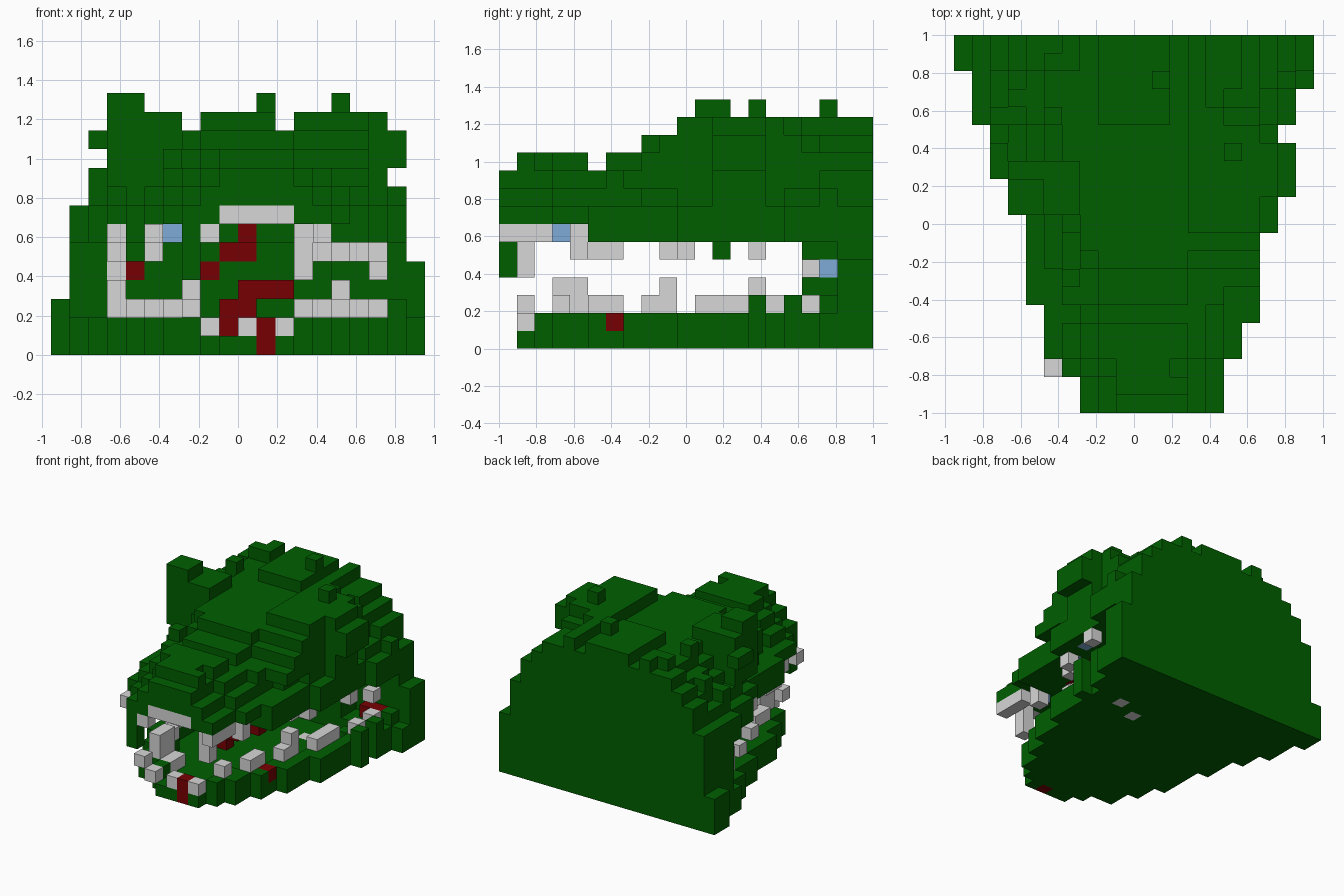
import bpy, bmesh, math, random
from mathutils import Vector

random.seed(4)
if "Cube" in bpy.data.objects:
    bpy.data.objects.remove(bpy.data.objects["Cube"], do_unlink=True)

V = 2 / 21                                  # block size
NX, NY = 20, 21                             # blocks across and deep


def material(name, rgb):
    m = bpy.data.materials.new(name)
    m.use_nodes = True
    m.diffuse_color = (*rgb, 1)
    m.node_tree.nodes["Principled BSDF"].inputs["Base Color"].default_value = (*rgb, 1)
    return m


green = material("dark green", (0.0, 0.114, 0.0))
grey = material("bone grey", (0.68, 0.68, 0.68))
red = material("dark red", (0.185, 0.0, 0.001))
blue = material("pale blue", (0.21, 0.41, 0.68))

# first and last block of each row of the upper head, front to back
LEFT = [7] * 2 + [6] + [5] * 3 + [4] * 5 + [3] * 2 + [2] * 3 + [1] * 3 + [0] * 2
RIGHT = [14] * 3 + [15] * 2 + [16] * 5 + [17] * 6 + [18] * 2 + [19] * 3
# the same for the narrower lower jaw
JAW_LEFT = [9, 9, 8] + [6] * 2 + [5] * 2 + [4] * 4 + [3] * 3 + LEFT[14:]
JAW_RIGHT = [12, 12, 13] + [14] * 2 + [15] * 2 + [16] * 3 + [17] * 4 + [18] + RIGHT[15:]
# highest block layers of each row
TOP = [10] + [11] * 4 + [10] + [11] * 2 + [12] * 2 + [13] * 11
HINGE = 17                                  # row where the mouth closes

cells = {}                                  # block -> part name


def box(part, i, j, k):
    """Fill an inclusive range of blocks; each range is a number or a pair."""
    r = [(a, a) if isinstance(a, int) else a for a in (i, j, k)]
    for x in range(r[0][0], r[0][1] + 1):
        for y in range(r[1][0], r[1][1] + 1):
            for z in range(r[2][0], r[2][1] + 1):
                cells[x, y, z] = part


# domed upper head, joined to the back of the mouth
for j in range(NY):
    l, r = LEFT[j], RIGHT[j]
    c, w = (l + r) / 2, (r - l + 1) / 2
    for i in range(l, r + 1):
        t = abs(i - c) / w
        crown = 3.2 + (TOP[j] - 3.0) * math.sqrt(max(0, 1 - t * t))
        h = max(8, min(TOP[j], round(crown)))
        if random.random() < 0.16 and 0 < j < 20 and h > 8:
            h = min(TOP[j], h + 1)          # rough scales
        if i in (7, 12) or j < 16:
            h = min(h, 12)
        if i == 0:
            h = 3
        if i == 19:
            h = 5
        base = 2 if j >= HINGE else 6 if j >= 5 else 7
        # the mouth corner is cut deeper on the one side
        if i >= 15 and j in (17, 18):
            base = 6
        if h > base:
            box("upper_head", i, j, (base, h - 1))

# brow ridges, horns and hanging lip scales
box("upper_head", (3, 6), (11, 13), (9, 12))
box("upper_head", (3, 4), (11, 12), 13)
for n, k in enumerate((12, 11, 10, 9)):
    box("upper_head", (13, 16), (10 - n, 15 + n), k)
box("upper_head", 17, (12, 14), (8, 12))
box("upper_head", 18, (12, 14), (10, 11))
box("upper_head", 2, (13, 14), 11)
box("upper_head", 15, 14, 13)
box("upper_head", 11, 18, 13)
box("upper_head", 7, 0, (4, 6))
box("upper_head", 4, 12, 5)

# lower jaw: floor, raised rim around the mouth, a few rim scales
for j in range(1, NY):
    l, r = JAW_LEFT[j], JAW_RIGHT[j]
    box("lower_jaw", (l, r), j, 0)
    if j >= HINGE:
        box("lower_jaw", (l, r), j, 1)
    elif j > 1:
        rim = 0 if j == 2 else 1
        box("lower_jaw", (l, l + rim), j, 1)
        box("lower_jaw", (r - rim, r), j, 1)
for i, j in ((18, 14), (18, 16), (3, 16), (18, 18)):
    box("lower_jaw", i, j, 2)

# bony front lip and upper teeth
box("upper_teeth", (9, 12), 0, 7)
for i, j, k in (
        (13, 1, (4, 6)), (14, (0, 2), 6), (14, 4, (5, 6)),
        (15, 9, (5, 6)), (16, 10, 5), (17, 14, 5),
        (17, 17, 4), (8, 0, 6), (5, 2, 6), (5, 4, 6), (5, (5, 6), 5),
        (3, 14, 5), (3, 11, 6), (3, 17, (4, 5))):
    box("upper_teeth", i, j, k)

# lower teeth
for i, j, k in (
        (8, 1, 1), (10, 1, 1), (12, 1, 1), (8, (3, 4), 1),
        (7, 1, 2), (7, (3, 4), (2, 3)),
        (6, (5, 6), 2), (5, 8, 2), (4, 11, 2), (3, 14, (2, 3)),
        (13, 3, 2), (14, (5, 6), 2), (15, 8, 2), (15, 9, (2, 3)),
        (16, (11, 13), 2), (17, 15, 2), (17, 17, 2),
        (15, 15, 0), (13, 14, 0)):
    box("lower_teeth", i, j, k)

# red flesh: jaw and tongue, throat, roof of the mouth
for i, j, k in (
        (11, 1, (0, 1)), (9, 9, (1, 2)), (10, 9, 2), ((10, 12), 9, 3),
        (15, 6, 1), ((16, 17), 18, 2), (8, HINGE, 4), (4, HINGE, 4),
        ((9, 10), HINGE, 5), (10, 5, 6), (13, (7, 9), 6), (14, (10, 12), 6)):
    box("mouth_flesh", i, j, k)

# blue spots
for i, j, k in ((6, 3, 6), (13, 3, 6), (14, 18, 4), (15, 10, 6), (16, 12, 6)):
    box("blue_spots", i, j, k)

DIRS = [Vector(d) for d in ((1, 0, 0), (-1, 0, 0), (0, 1, 0),
                            (0, -1, 0), (0, 0, 1), (0, 0, -1))]


def build(part, mat):
    """Turn a part's blocks into a mesh of its exposed faces."""
    bm = bmesh.new()
    for cell, name in cells.items():
        if name != part:
            continue
        p = Vector(cell)
        for d in DIRS:
            if tuple(int(v) for v in p + d) in cells:
                continue
            u = Vector((d.y, d.z, d.x))
            w = d.cross(u)
            mid = p + Vector((0.5 - NX / 2, 0.5 - NY / 2, 0.5)) + d / 2
            bm.faces.new([bm.verts.new((mid + u * a / 2 + w * b / 2) * V)
                          for a, b in ((-1, -1), (1, -1), (1, 1), (-1, 1))])
    bmesh.ops.remove_doubles(bm, verts=bm.verts, dist=0.001)
    me = bpy.data.meshes.new(part)
    bm.to_mesh(me)
    bm.free()
    me.materials.append(mat)
    bpy.context.collection.objects.link(bpy.data.objects.new(part, me))


for part, mat in (("upper_head", green), ("lower_jaw", green),
                  ("upper_teeth", grey), ("lower_teeth", grey),
                  ("mouth_flesh", red), ("blue_spots", blue)):
    build(part, mat)
